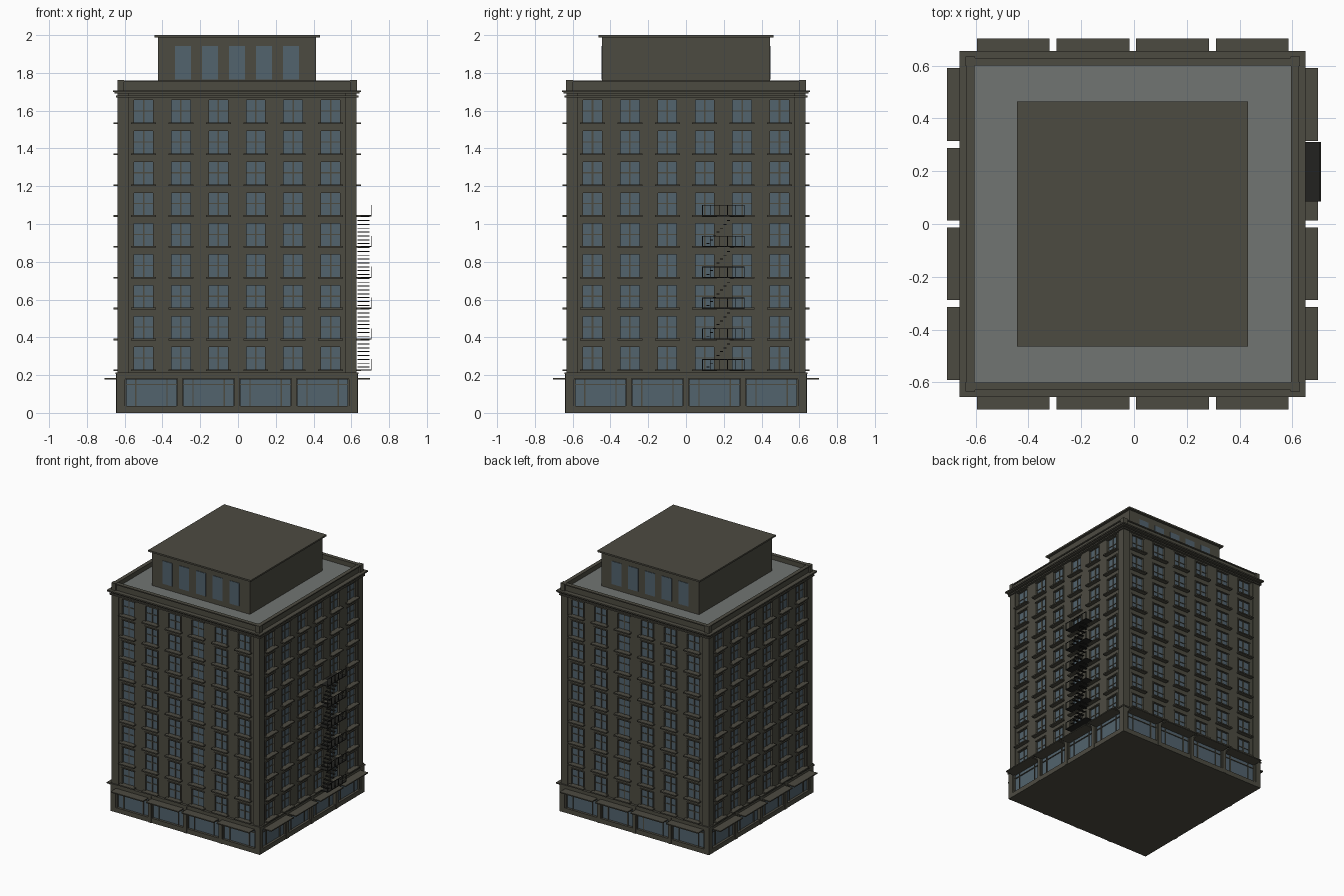
import bpy, bmesh
from mathutils import Matrix, Vector

old = bpy.data.objects.get("Cube")
if old:
    bpy.data.objects.remove(old, do_unlink=True)

CENTRE_X = -0.005


def material(name, rgb):
    m = bpy.data.materials.new(name)
    m.use_nodes = True
    col = (*rgb, 1.0)
    m.diffuse_color = col
    m.node_tree.nodes["Principled BSDF"].inputs["Base Color"].default_value = col
    return m


STONE = material("dark stone", (0.073, 0.070, 0.053))
GLASS = material("blue grey glass", (0.085, 0.125, 0.155))
ROOF = material("grey roofing", (0.165, 0.178, 0.168))
IRON = material("black iron", (0.016, 0.016, 0.014))


class Part:
    """Collects boxes; u runs along a side, d points out of it."""

    def __init__(self, name, mat):
        self.name, self.mat, self.bm = name, mat, bmesh.new()

    def box(self, u, d, z, side=0):
        mid = Vector((sum(u) / 2, -sum(d) / 2, sum(z) / 2))
        size = (abs(u[1] - u[0]), abs(d[1] - d[0]), abs(z[1] - z[0]), 1)
        turn = Matrix.Rotation(side * 1.5707963, 4, "Z")
        bmesh.ops.create_cube(self.bm, size=1, matrix=turn @ Matrix.Translation(mid) @ Matrix.Diagonal(size))

    def block(self, hx, hy, z):
        self.box((-hx, hx), (-hy, hy), z)

    def ring(self, outer, inner, z):
        for s in range(4):
            self.box((-outer, inner), (inner, outer), z, s)

    def corners(self, lo, hi, z):
        for s in range(4):
            self.box((lo, hi), (lo, hi), z, s)

    def done(self):
        me = bpy.data.meshes.new(self.name)
        self.bm.to_mesh(me)
        self.bm.free()
        me.materials.append(self.mat)
        ob = bpy.data.objects.new(self.name, me)
        ob.location.x = CENTRE_X
        bpy.context.collection.objects.link(ob)


def around(c, half):
    return (c - half, c + half)


# Main dimensions
WALL, RECESS = 0.624, 0.61
FLOOR, ROWS, STEP = 0.23, 9, 0.1634
BASE_TOP, WALL_TOP = 0.215, 1.70
WIN_W, WIN_H = 0.054, 0.122
cols = [(i - 2.5) * 0.198 for i in range(6)]
rows = [FLOOR + i * STEP for i in range(ROWS)]
bays = [(i - 1.5) * 0.302 for i in range(4)]

# Tower core and facade layer that leaves the window openings
core = Part("tower_core", STONE)
core.block(RECESS, RECESS, (0.0, WALL_TOP))
core.done()

facade = Part("facade_walls", STONE)
edges = [-WALL] + [c + s * WIN_W for c in cols for s in (-1, 1)] + [RECESS]
gaps = [BASE_TOP] + [r + h for r in rows for h in (0, WIN_H)] + [WALL_TOP]
for s in range(4):
    for a, b in zip(edges[::2], edges[1::2]):
        facade.box((a, b), (RECESS, WALL), (BASE_TOP, WALL_TOP), s)
    for c in cols:
        for a, b in zip(gaps[::2], gaps[1::2]):
            facade.box(around(c, WIN_W), (RECESS, WALL), (a, b), s)
facade.done()

corner = Part("corner_piers", STONE)
corner.corners(0.575, 0.632, (BASE_TOP, WALL_TOP))
corner.done()

# Windows
glass = Part("window_glass", GLASS)
frame = Part("window_frames", STONE)
sill = Part("window_sills", STONE)
for s in range(4):
    for c in cols:
        for r in rows:
            mid = r + WIN_H / 2
            glass.box(around(c, WIN_W), (RECESS, RECESS + 0.003), (r, r + WIN_H), s)
            frame.box(around(c, 0.004), (RECESS, RECESS + 0.008), (r, r + WIN_H), s)
            frame.box(around(c, WIN_W), (RECESS, RECESS + 0.007), around(mid, 0.003), s)
            for e in (-1, 1):
                frame.box(around(c + e * WIN_W, 0.004), (RECESS, WALL + 0.004), (r, r + WIN_H), s)
            frame.box(around(c, WIN_W + 0.004), (RECESS, WALL + 0.006), around(r + WIN_H, 0.004), s)
            sill.box(around(c, 0.066), (RECESS, 0.655), (r - 0.009, r), s)
for p in (glass, frame, sill):
    p.done()

# Shop floor
base = Part("shop_walls", STONE)
base.ring(0.637, 0.60, (0.0, 0.036))
base.ring(0.637, 0.60, (0.178, 0.205))
base.ring(0.643, 0.60, (0.205, BASE_TOP))
base.corners(0.596, 0.638, (0.0, 0.205))
shop_glass = Part("shop_glass", GLASS)
shop_frame = Part("shop_frames", STONE)
awning = Part("awnings", STONE)
for s in range(4):
    for i in range(3):
        base.box(around((i - 1) * 0.302, 0.014), (0.60, 0.641), (0.0, 0.205), s)
    for b in bays:
        shop_glass.box(around(b, 0.146), (RECESS, 0.618), (0.03, 0.182), s)
        shop_frame.box(around(b, 0.14), (RECESS, 0.624), around(0.150, 0.003), s)
        for e in (-1, 1):
            shop_frame.box(around(b + e * 0.083, 0.003), (RECESS, 0.624), (0.036, 0.178), s)
            shop_frame.box(around(b + e * 0.138, 0.006), (RECESS, 0.630), (0.036, 0.178), s)
        awning.box(around(b, 0.138), (0.62, 0.703), (0.178, 0.186), s)
for p in (base, shop_glass, shop_frame, awning):
    p.done()

# Cornice, parapet and roof deck
cornice = Part("cornice", STONE)
cornice.ring(0.642, 0.60, (1.670, 1.680))
cornice.ring(0.648, 0.60, (1.690, 1.698))
cornice.ring(0.656, 0.60, (1.698, 1.708))
cornice.done()
parapet = Part("parapet", STONE)
parapet.ring(0.622, 0.60, (1.70, 1.752))
parapet.ring(0.630, 0.60, (1.752, 1.76))
parapet.corners(0.598, 0.634, (1.70, 1.762))
parapet.done()
deck = Part("roof_deck", ROOF)
deck.block(0.602, 0.602, (1.69, 1.725))
deck.done()

# Penthouse with windows front and back
house = Part("penthouse_walls", STONE)
house.block(0.418, 0.444, (1.72, 1.99))
house.done()
cap = Part("penthouse_roof", STONE)
cap.block(0.438, 0.464, (1.988, 2.0))
cap.done()
ph_glass = Part("penthouse_glass", GLASS)
for s in (0, 2):
    for i in range(5):
        ph_glass.box(around((i - 2) * 0.143, 0.042), (0.44, 0.448), (1.765, 1.942), s)
ph_glass.done()

# Fire escape on the right side
landing = Part("fire_escape_landings", IRON)
rail = Part("fire_escape_rails", IRON)
tread = Part("fire_escape_treads", IRON)
OUT = 0.713
Y0, Y1 = 0.085, 0.31
for i in range(6):
    z = FLOOR + i * STEP
    landing.box((Y0, Y1), (0.62, OUT), (z - 0.006, z), 1)
    rail.box((Y0, Y1), (OUT - 0.004, OUT), (z + 0.050, z + 0.054), 1)
    for k in range(6):
        y = Y0 + 0.002 + k * (Y1 - Y0 - 0.004) / 5
        rail.box(around(y, 0.002), (OUT - 0.004, OUT), (z, z + 0.052), 1)
    if i < 5:
        for k in range(8):
            t = (k + 0.6) / 8
            y = 0.105 + t * 0.145
            tread.box(around(y, 0.008), (0.637, 0.70), around(z + t * STEP, 0.0025), 1)
for p in (landing, rail, tread):
    p.done()
